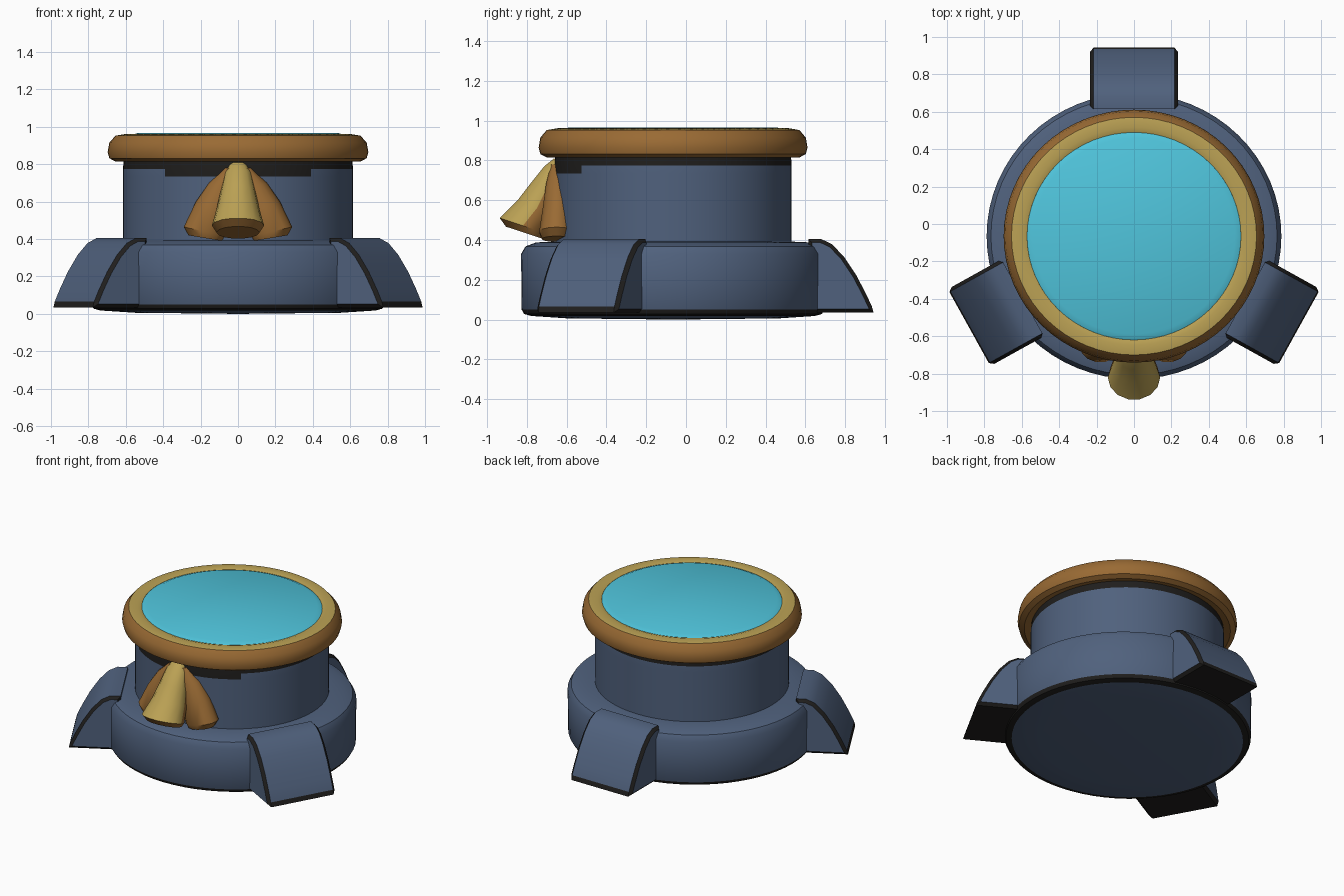
import bpy, bmesh, math
from mathutils import Vector, Matrix

if "Cube" in bpy.data.objects:
    bpy.data.objects.remove(bpy.data.objects["Cube"])

CY, SY = -0.065, 0.97      # centre of the round body and its slight depth squash


def mat(name, rgb):
    m = bpy.data.materials.new(name)
    m.diffuse_color = (*rgb, 1)
    m.use_nodes = True
    m.node_tree.nodes["Principled BSDF"].inputs["Base Color"].default_value = m.diffuse_color
    return m


BLUE = mat("slate blue", (0.08, 0.12, 0.205))
BLACK = mat("black trim", (0.014, 0.013, 0.012))
BRONZE = mat("bronze", (0.32, 0.145, 0.034))
GOLD = mat("gold", (0.50, 0.36, 0.09))
CYAN = mat("cyan glass", (0.08, 0.56, 0.72))


def finish(name, bm, mats, angle=35):
    bmesh.ops.recalc_face_normals(bm, faces=bm.faces[:])
    me = bpy.data.meshes.new(name)
    bm.to_mesh(me)
    bm.free()
    ob = bpy.data.objects.new(name, me)
    bpy.context.collection.objects.link(ob)
    for m in mats:
        me.materials.append(m)
    bpy.ops.object.select_all(action='DESELECT')
    ob.select_set(True)
    bpy.context.view_layer.objects.active = ob
    bpy.ops.object.shade_smooth_by_angle(angle=math.radians(angle))
    return ob


def lathe(name, profile, mats, rule, n=64):
    """Revolve (radius, z) points; rule(face centre, radius) gives the material."""
    bm = bmesh.new()
    rings = []
    for r, z in profile:
        if r == 0:
            rings.append([bm.verts.new((0, CY, z))] * n)
        else:
            rings.append([bm.verts.new((r * math.cos(2 * math.pi * i / n),
                                        CY + SY * r * math.sin(2 * math.pi * i / n), z))
                          for i in range(n)])
    for a, b in zip(rings, rings[1:]):
        for i in range(n):
            j = (i + 1) % n
            f = bm.faces.new(dict.fromkeys((a[i], a[j], b[j], b[i])))
            c = f.calc_center_median()
            f.material_index = rule(c, math.hypot(c.x, (c.y - CY) / SY))
    return finish(name, bm, mats)


def loft(bm, sections, n=14):
    """Skin ellipses given as (centre, half axis u, half axis v), with capped ends."""
    rings = []
    for c, u, v in sections:
        c, u, v = Vector(c), Vector(u), Vector(v)
        rings.append([bm.verts.new(c + u * math.cos(2 * math.pi * i / n)
                                   + v * math.sin(2 * math.pi * i / n)) for i in range(n)])
    for a, b in zip(rings, rings[1:]):
        for i in range(n):
            j = (i + 1) % n
            bm.faces.new((a[i], a[j], b[j], b[i]))
    bm.faces.new(rings[0])
    bm.faces.new(rings[-1])


# stepped body: wide base and drum, black at the foot edge and under the collar
def body_rule(c, r):
    if c.z > 0.77 or (r > 0.7 and c.z < 0.05):
        return 1
    return 1 if c.z > 0.735 and c.y < 0 and abs(c.x) < 0.38 else 0


lathe("body", [(0, 0), (0.55, 0.006), (0.735, 0.018), (0.772, 0.028), (0.785, 0.05),
               (0.788, 0.33), (0.765, 0.368), (0.71, 0.388), (0.615, 0.392),
               (0.615, 0.735), (0.615, 0.775), (0.61, 0.84)], [BLUE, BLACK], body_rule)

# rounded collar: bronze outside, gold on the top
lathe("collar", [(0.59, 0.828), (0.655, 0.815), (0.688, 0.832), (0.697, 0.865),
                 (0.688, 0.915), (0.655, 0.953), (0.60, 0.962), (0.572, 0.953),
                 (0.565, 0.90)], [BRONZE, GOLD],
      lambda c, r: 1 if r < 0.65 and c.z > 0.88 else 0)

# glass top
lathe("glass_disc", [(0.58, 0.93), (0.572, 0.952), (0.54, 0.966), (0, 0.967)],
      [CYAN], lambda c, r: 0)

# three curved feet with black edges
FOOT = [(0.68, 0.035), (0.68, 0.405), (0.745, 0.405), (0.80, 0.378), (0.86, 0.315),
        (0.92, 0.225), (0.97, 0.13), (1.0, 0.065), (1.008, 0.035)]
for label, deg in (("back", 90), ("right", -29), ("left", 209)):
    bm = bmesh.new()
    w = 0.235
    sides = [[bm.verts.new((r, s * w, z)) for r, z in FOOT] for s in (-1, 1)]
    caps = [bm.faces.new(s) for s in sides]
    n = len(FOOT)
    for i in range(n):
        j = (i + 1) % n
        f = bm.faces.new((sides[0][i], sides[0][j], sides[1][j], sides[1][i]))
        if i >= n - 2:
            f.material_index = 1
    bmesh.ops.recalc_face_normals(bm, faces=bm.faces[:])
    edges = list({e for f in caps for e in f.edges})
    bmesh.ops.bevel(bm, geom=edges, offset=0.018, segments=1, affect='EDGES',
                    profile=0.5, material=1)
    bm.transform(Matrix.Translation((0, CY, 0)) @ Matrix.Rotation(math.radians(deg), 4, 'Z'))
    finish(label + "_foot", bm, [BLUE, BLACK])

# flared front ornament: gold middle lobe
bm = bmesh.new()
loft(bm, [((0, -0.64, 0.80), (0.045, 0, 0), (0, -0.025, 0.01)),
          ((0, -0.665, 0.75), (0.072, 0, 0), (0, -0.05, 0.02)),
          ((0, -0.70, 0.66), (0.092, 0, 0), (0, -0.08, 0.03)),
          ((0, -0.75, 0.56), (0.115, 0, 0), (0, -0.10, 0.04)),
          ((0, -0.82, 0.472), (0.14, 0, 0), (0, -0.12, 0.04)),
          ((0, -0.808, 0.435), (0.115, 0, 0), (0, -0.10, 0.033))])
bmesh.ops.recalc_face_normals(bm, faces=bm.faces[:])
for f in bm.faces:
    f.normal_update()
    f.material_index = 1 if f.normal.y < 0.15 and f.normal.z > -0.3 else 0
finish("ornament_middle_lobe", bm, [BRONZE, GOLD])

# bronze side lobes
for label, s in (("right", 1), ("left", -1)):
    bm = bmesh.new()
    loft(bm, [((s * 0.04, -0.64, 0.78), (s * 0.03, 0, 0.0), (0, -0.04, 0)),
              ((s * 0.085, -0.645, 0.68), (s * 0.07, 0, 0.02), (0, -0.06, 0)),
              ((s * 0.13, -0.645, 0.57), (s * 0.095, 0, 0.03), (0, -0.075, 0)),
              ((s * 0.18, -0.65, 0.44), (s * 0.11, 0, 0.025), (0, -0.09, 0)),
              ((s * 0.175, -0.65, 0.405), (s * 0.09, 0, 0.015), (0, -0.075, 0))])
    finish("ornament_" + label + "_lobe", bm, [BRONZE])
